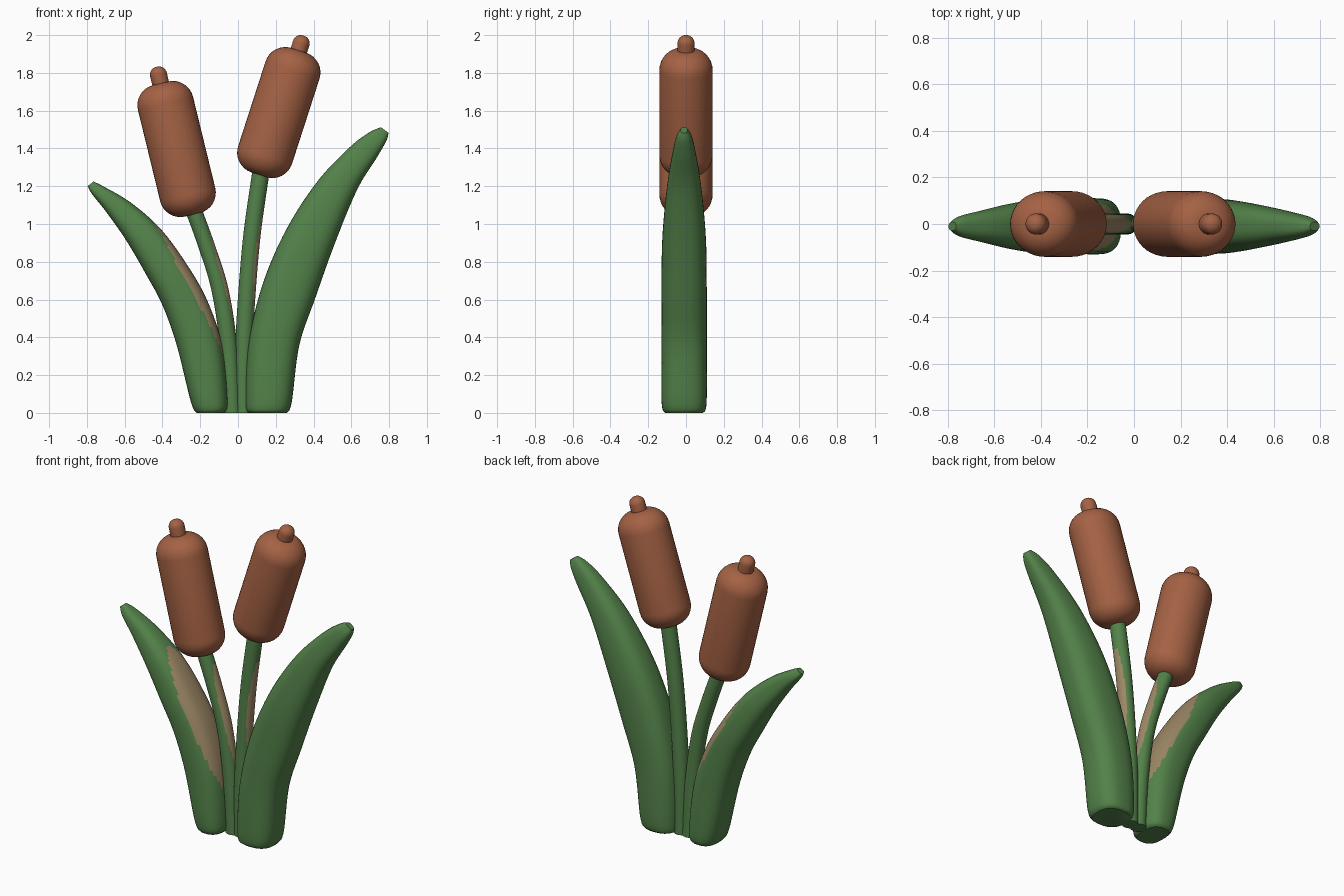
import bpy, bmesh, math
from mathutils import Vector

if "Cube" in bpy.data.objects:
    bpy.data.objects.remove(bpy.data.objects["Cube"])


def material(name, rgb):
    m = bpy.data.materials.new(name)
    m.diffuse_color = (*rgb, 1)
    m.use_nodes = True
    m.node_tree.nodes["Principled BSDF"].inputs["Base Color"].default_value = m.diffuse_color
    return m


GREEN = material("leaf green", (0.087, 0.223, 0.068))
BROWN = material("seed head brown", (0.376, 0.122, 0.058))
TAN = material("dry tan", (0.33, 0.24, 0.13))


def spline(sections, steps=8):
    """Catmull-Rom smoothing of a list of equal-length tuples."""
    v = [Vector(s) for s in sections]
    out = []
    for i in range(len(v) - 1):
        a, b, c, d = v[max(i - 1, 0)], v[i], v[i + 1], v[min(i + 2, len(v) - 1)]
        for k in range(steps):
            t = k / steps
            out.append(0.5 * (2 * b + (c - a) * t + (2 * a - 5 * b + 4 * c - d) * t * t
                              + (3 * b - a - 3 * c + d) * t ** 3))
    return out + [v[-1]]


def loft(name, sections, mats, power=2.0, y0=0.0, patch=None, segs=40):
    """Skin rounded sections (left x, left z, right x, right z, half depth)."""
    bm = bmesh.new()
    rings = []
    for lx, lz, rx, rz, d in sections:
        ring = []
        for k in range(segs):
            a = 2 * math.pi * k / segs
            c, s = math.cos(a), math.sin(a)
            c = math.copysign(abs(c) ** (2 / power), c)
            s = math.copysign(abs(s) ** (2 / power), s)
            ring.append(bm.verts.new(((lx + rx) / 2 + c * (rx - lx) / 2, y0 + s * d,
                                      (lz + rz) / 2 + c * (rz - lz) / 2)))
        rings.append(ring)
    for p, q in zip(rings, rings[1:]):
        for k in range(segs):
            n = (k + 1) % segs
            bm.faces.new((p[k], p[n], q[n], q[k]))
    bm.faces.new(rings[0][::-1])
    bm.faces.new(rings[-1])
    bmesh.ops.recalc_face_normals(bm, faces=bm.faces)
    if patch:  # dry oval patch on the +x side
        zc, zh, yh = patch
        for f in bm.faces:
            c = f.calc_center_median()
            oval = ((c.z - zc) / zh) ** 2 + ((c.y - y0) / yh) ** 2
            if f.normal.x > 0.3 and oval < 1:
                f.material_index = 1
    me = bpy.data.meshes.new(name)
    bm.to_mesh(me)
    bm.free()
    for m in mats:
        me.materials.append(m)
    ob = bpy.data.objects.new(name, me)
    bpy.context.collection.objects.link(ob)
    bpy.ops.object.select_all(action='DESELECT')
    ob.select_set(True)
    bpy.context.view_layer.objects.active = ob
    bpy.ops.object.shade_smooth_by_angle(angle=math.radians(50))


def capsule(name, cx, cz, tilt, lo, hi, r, corner, squash=1.0):
    """Round-cornered cylinder along a tilted axis, from lo to hi."""
    ax, az = math.sin(tilt), math.cos(tilt)
    arc = [math.pi / 2 * i / 8 for i in range(9)]
    prof = [(lo + corner * (1 - math.cos(t)), r - corner + corner * math.sin(t) + 0.002) for t in arc]
    prof += [(hi - corner * (1 - math.cos(t)), r - corner + corner * math.sin(t) + 0.002)
             for t in reversed(arc)]
    loft(name, [(cx + ax * s - az * w, cz + az * s + ax * w,
                 cx + ax * s + az * w, cz + az * s - ax * w, w * squash) for s, w in prof], [BROWN])


# Seed heads with tip nubs
for side, cx, cz, deg, half, nub in (("right", 0.216, 1.59, 17.9, 0.346, 0.082),
                                     ("left", -0.325, 1.397, -13.7, 0.358, 0.09)):
    tilt = math.radians(deg)
    capsule(side + "_seed_head", cx, cz, tilt, -half, half, 0.148, 0.11, 0.94)
    capsule(side + "_tip_nub", cx, cz, tilt, half - 0.05, half + nub, 0.043, 0.042)

# Stems: centre line points (x, z)
for side, path, patch in (
        ("right", [(0.03, 0), (0.03, 0.3), (0.045, 0.6), (0.075, 0.95), (0.125, 1.3)], (0.78, 0.34, 0.036)),
        ("left", [(-0.03, 0), (-0.05, 0.35), (-0.095, 0.65), (-0.165, 0.88), (-0.245, 1.1)], (0.72, 0.3, 0.036))):
    loft(side + "_stem", spline([(x - 0.046, z, x + 0.046, z, 0.045) for x, z in path]),
         [GREEN, TAN], patch=patch)

# Leaves: left edge, right edge and half depth at stations up the blade
loft("right_leaf", spline([
    (0.06, 0, 0.26, 0, 0.10), (0.04, 0.05, 0.285, 0.06, 0.119), (0.055, 0.36, 0.325, 0.36, 0.12),
    (0.13, 0.68, 0.41, 0.61, 0.12), (0.255, 0.97, 0.51, 0.89, 0.115),
    (0.42, 1.225, 0.63, 1.18, 0.09), (0.59, 1.405, 0.74, 1.36, 0.06),
    (0.695, 1.485, 0.785, 1.44, 0.04), (0.757, 1.512, 0.797, 1.482, 0.018)]),
    [GREEN], power=2.6, y0=-0.01)
loft("left_leaf", spline([
    (-0.22, 0, -0.075, 0, 0.10), (-0.25, 0.06, -0.055, 0.06, 0.119), (-0.325, 0.36, -0.085, 0.36, 0.12),
    (-0.40, 0.57, -0.165, 0.60, 0.12), (-0.485, 0.73, -0.28, 0.80, 0.117),
    (-0.59, 0.91, -0.415, 0.98, 0.10), (-0.695, 1.06, -0.57, 1.115, 0.07),
    (-0.77, 1.155, -0.705, 1.195, 0.045), (-0.797, 1.2, -0.765, 1.225, 0.018)]),
    [GREEN, TAN], power=2.6, y0=-0.01, patch=(0.65, 0.38, 0.112))
